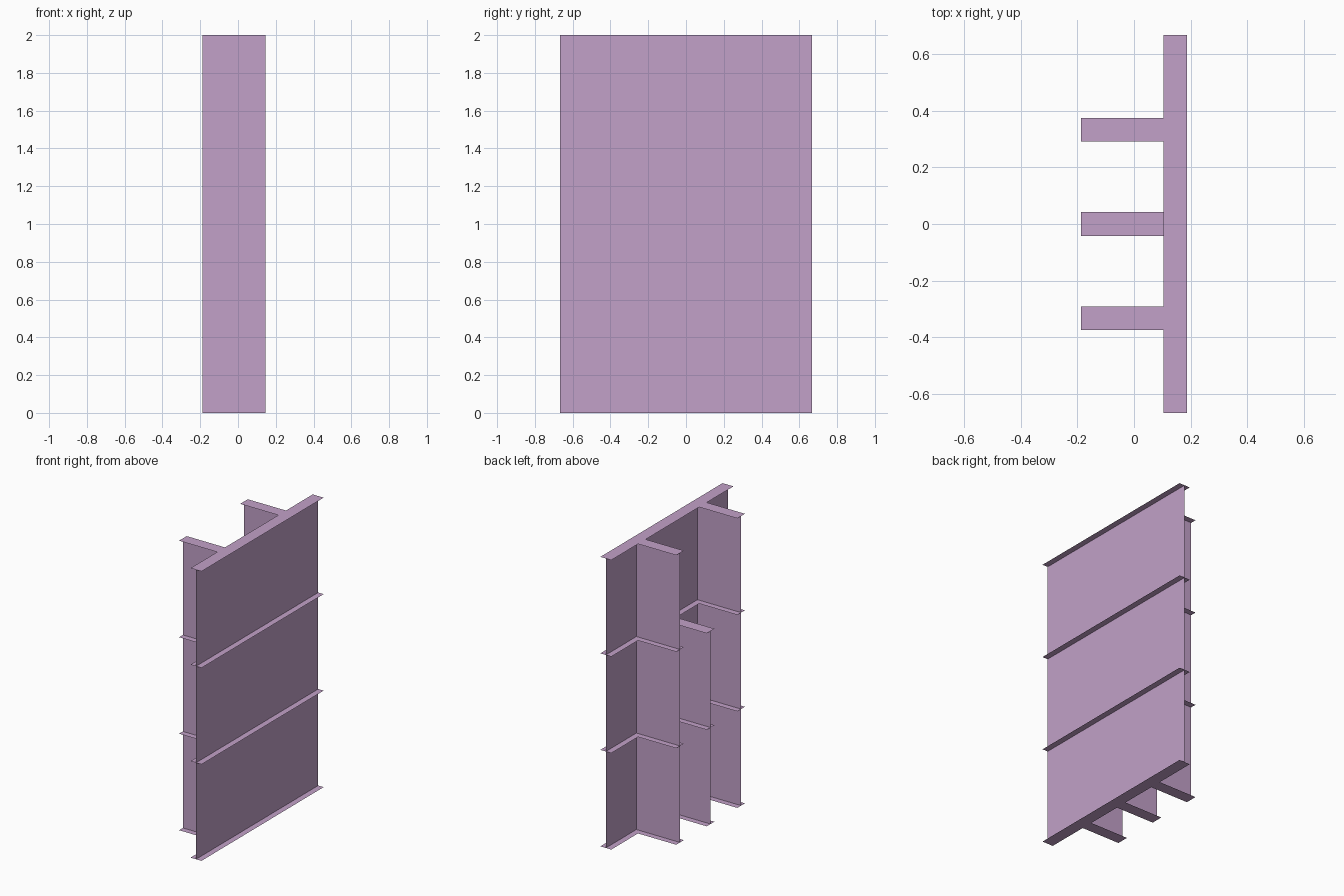
import bpy
import bmesh

cube = bpy.data.objects.get("Cube")
if cube:
    bpy.data.objects.remove(cube, do_unlink=True)

U = 1 / 24                      # half the width of a flange
STOREY = 16 * U                 # height of one storey
TIP, WALL_X = -4.5 * U, 3.5 * U  # fin tips and wall plane
HALF_LENGTH = 16 * U
FINS = {"front": (-8 * U, 3), "middle": (0, 2), "back": (8 * U, 3)}  # y, storeys

mauve = bpy.data.materials.new("mauve")
mauve.use_nodes = True
colour = (0.54, 0.355, 0.58, 1)
mauve.diffuse_color = colour
mauve.node_tree.nodes["Principled BSDF"].inputs["Base Color"].default_value = colour


def sheet(name, polygons):
    """Make one object of flat, paper-thin polygons."""
    bm = bmesh.new()
    for points in polygons:
        bm.faces.new([bm.verts.new(p) for p in points])
    bmesh.ops.remove_doubles(bm, verts=bm.verts, dist=U / 100)
    mesh = bpy.data.meshes.new(name)
    bm.to_mesh(mesh)
    bm.free()
    mesh.materials.append(mauve)
    bpy.context.collection.objects.link(bpy.data.objects.new(name, mesh))


def panel(name, start, end, storeys):
    """Upright sheet between two plan points, one face per storey."""
    faces = []
    for i in range(storeys):
        low, high = i * STOREY, (i + 1) * STOREY
        faces.append([(*start, low), (*end, low), (*end, high), (*start, high)])
    sheet(name, faces)


# Long wall and the upright fins behind it
panel("wall", (WALL_X, -HALF_LENGTH), (WALL_X, HALF_LENGTH), 3)
for side, (y, storeys) in FINS.items():
    panel(side + "_fin", (TIP, y), (WALL_X, y), storeys)

# Comb-shaped flanges at every level, with a tooth over each fin that reaches it
for level in range(4):
    outline = [(WALL_X + U, -HALF_LENGTH), (WALL_X + U, HALF_LENGTH),
               (WALL_X - U, HALF_LENGTH)]
    for y, storeys in reversed(list(FINS.values())):
        if storeys >= level:
            outline += [(WALL_X - U, y + U), (TIP, y + U),
                        (TIP, y - U), (WALL_X - U, y - U)]
    outline.append((WALL_X - U, -HALF_LENGTH))
    sheet(f"flange_level_{level}", [[(x, y, level * STOREY) for x, y in outline]])
